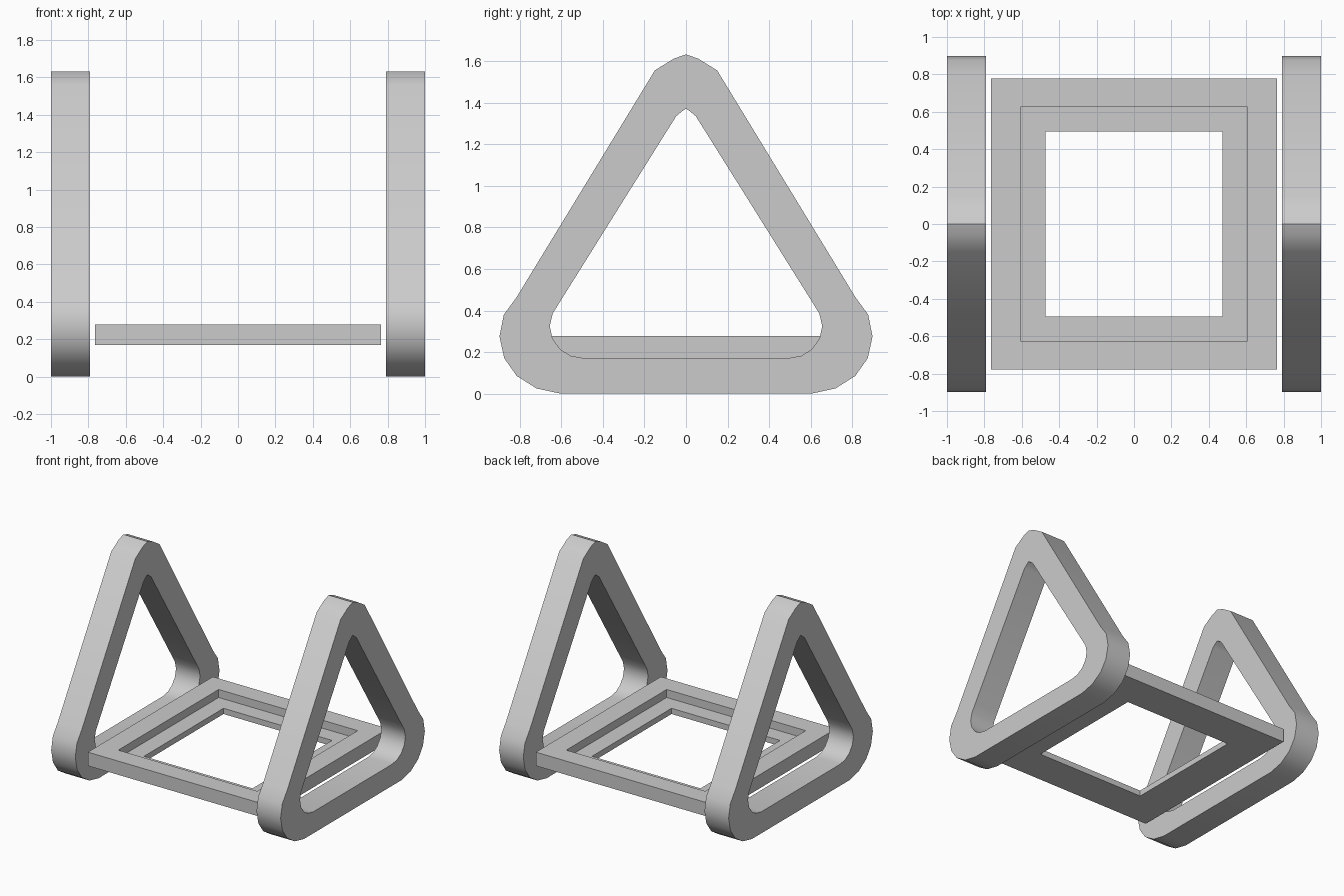
import bpy, bmesh, math

if "Cube" in bpy.data.objects:
    bpy.data.objects.remove(bpy.data.objects["Cube"])


def ring_solid(name, loops, smooth=None):
    """Closed ring: joins each loop of points to the next, the last to the first."""
    bm = bmesh.new()
    rows = [[bm.verts.new(p) for p in loop] for loop in loops]
    n = len(rows[0])
    for i, a in enumerate(rows):
        b = rows[(i + 1) % len(rows)]
        for j in range(n):
            k = (j + 1) % n
            bm.faces.new((a[j], a[k], b[k], b[j]))
    bmesh.ops.recalc_face_normals(bm, faces=bm.faces)
    mesh = bpy.data.meshes.new(name)
    bm.to_mesh(mesh)
    bm.free()
    obj = bpy.data.objects.new(name, mesh)
    bpy.context.collection.objects.link(obj)
    if smooth:
        bpy.ops.object.select_all(action='DESELECT')
        bpy.context.view_layer.objects.active = obj
        obj.select_set(True)
        bpy.ops.object.shade_smooth_by_angle(angle=math.radians(smooth))
    return obj


def mirrored(half):
    """Full outline from its +y half, apex first."""
    return half + [(-y, z) for y, z in reversed(half[1:])]


# Rounded triangle outlines (y, z)
outer = mirrored([(0, 1.633), (0.058, 1.613), (0.15, 1.556), (0.815, 0.465), (0.877, 0.38),
                  (0.898, 0.275), (0.875, 0.17), (0.815, 0.085), (0.72, 0.025), (0.605, 0)])
inner = mirrored([(0, 1.372), (0.02, 1.358), (0.047, 1.336), (0.605, 0.445), (0.642, 0.385),
                  (0.656, 0.325), (0.643, 0.265), (0.605, 0.213), (0.555, 0.182), (0.49, 0.17)])

# Side triangles
for side, s in (("left", -1), ("right", 1)):
    ring_solid(side + "_triangle_side",
               [[(s * x, y, z) for y, z in outline]
                for outline, x in ((outer, 0.79), (outer, 1), (inner, 1), (inner, 0.79))],
               smooth=35)

# Base frame with a stepped ledge: half width, half depth, height
steps = [(0.764, 0.778, 0.17), (0.764, 0.778, 0.278), (0.606, 0.625, 0.278),
         (0.606, 0.625, 0.215), (0.473, 0.495, 0.215), (0.473, 0.495, 0.17)]
ring_solid("base_frame", [[(-x, -y, z), (x, -y, z), (x, y, z), (-x, y, z)] for x, y, z in steps])
